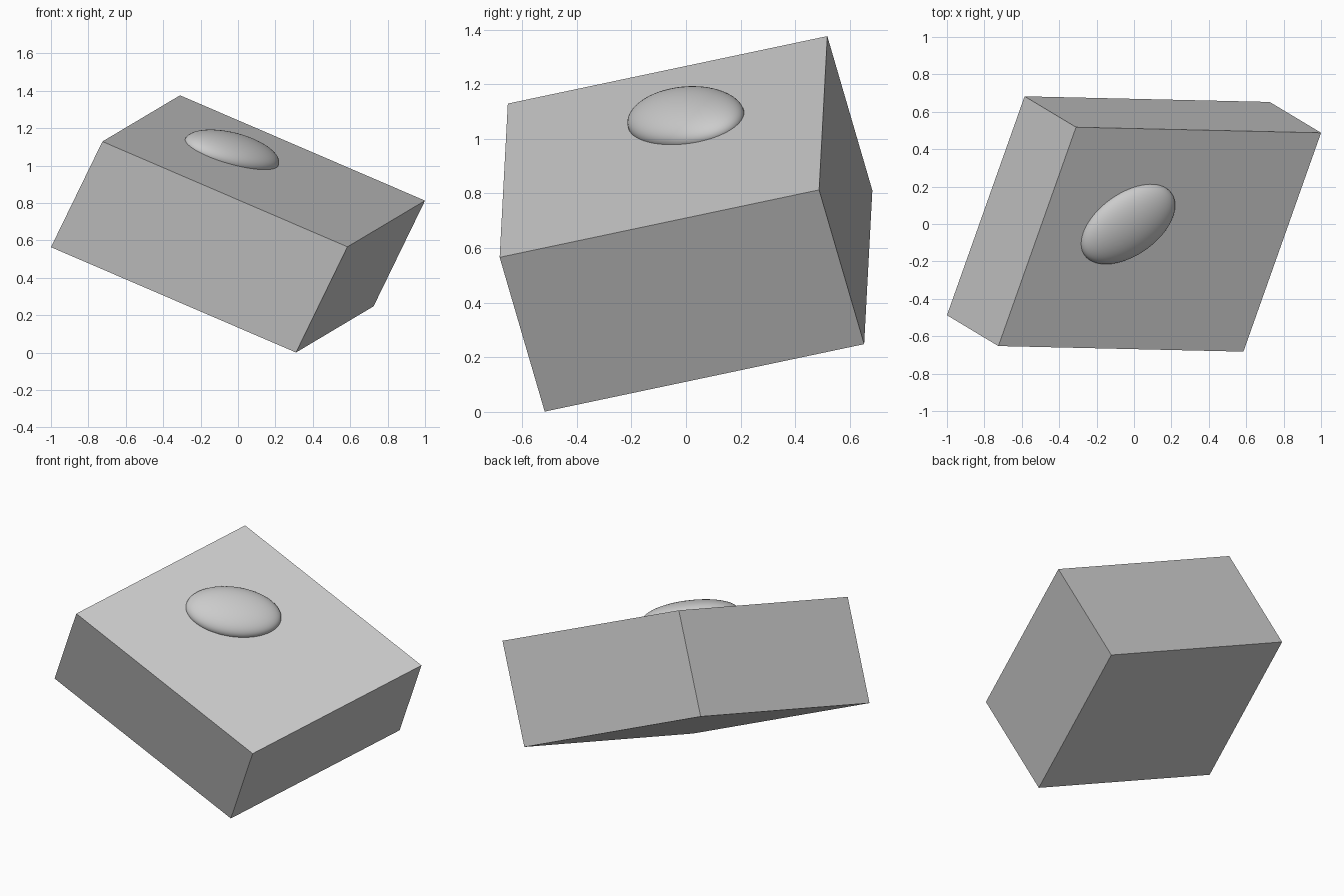
import bpy
from mathutils import Matrix

if "Cube" in bpy.data.objects:
    bpy.data.objects.remove(bpy.data.objects["Cube"])


def frame(centre, a, b, c):
    """Matrix that maps the unit axes onto a, b, c (may include skew)."""
    return Matrix((a, b, c)).transposed().to_4x4(), centre


def place(obj, name, centre, a, b, c):
    obj.name = name
    m, centre = frame(centre, a, b, c)
    obj.data.transform(m)
    obj.location = centre
    return obj


# Tilted, slightly skewed block
bpy.ops.mesh.primitive_cube_add(size=1)
place(bpy.context.object, "block", (0, 0, 0.6885),
      (1.31, -0.03, -0.563), (0.415, 1.17, 0.247), (0.275, -0.165, 0.565))

# Smooth elongated dome half sunk in the upper face
bpy.ops.mesh.primitive_uv_sphere_add(segments=64, ring_count=32, radius=1)
dome = place(bpy.context.object, "dome", (-0.033, 0, 1.073),
             (0.2496, 0.1062, -0.0669), (0, 0.1842, 0.0664), (0.042, -0.03, 0.074))
bpy.ops.object.shade_smooth()
